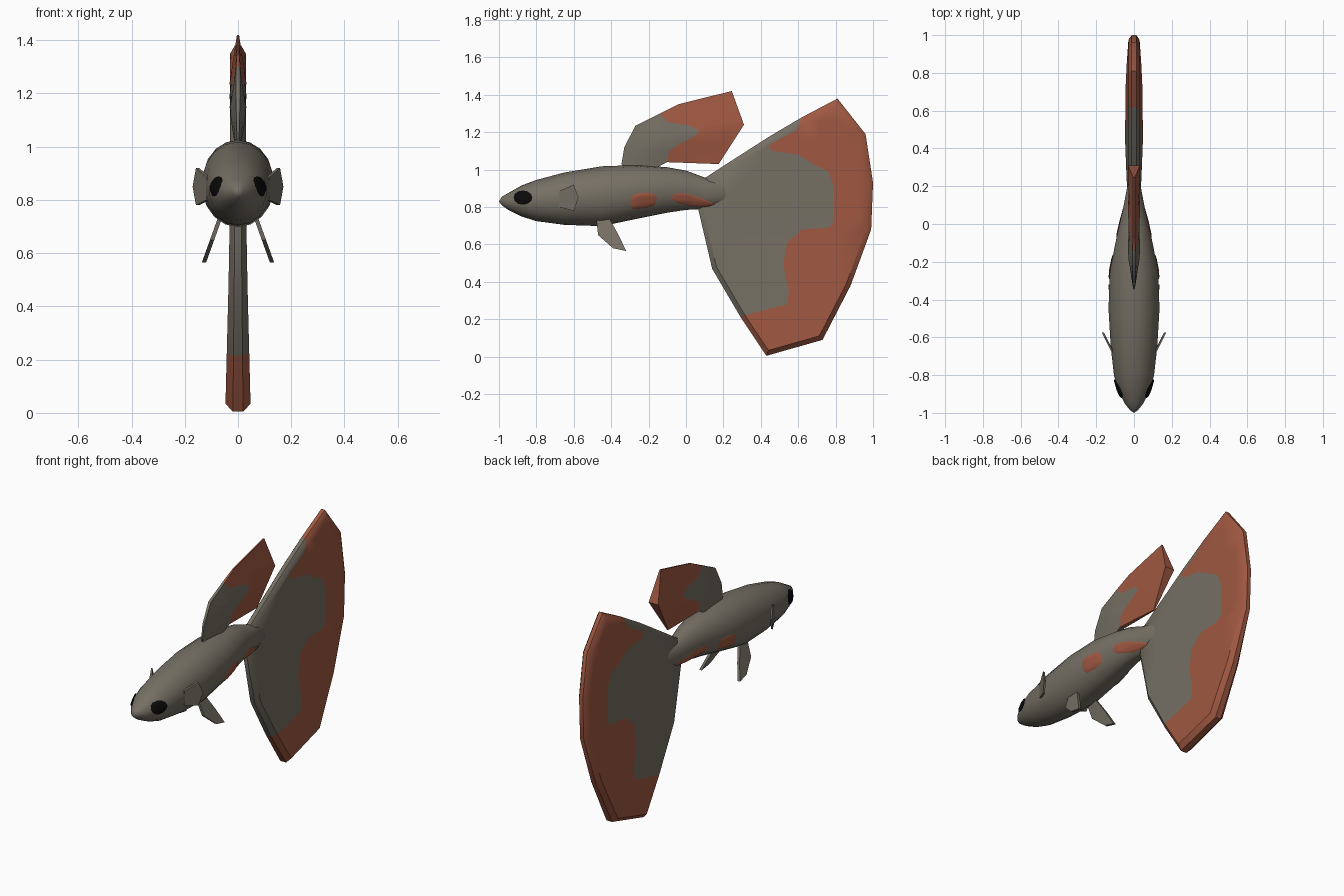
import bpy, bmesh, math
from mathutils import Vector
from mathutils.bvhtree import BVHTree
from mathutils.geometry import delaunay_2d_cdt, intersect_point_line

cube = bpy.data.objects.get("Cube")
if cube:
    bpy.data.objects.remove(cube, do_unlink=True)


def material(name, rgb):
    m = bpy.data.materials.new(name)
    m.use_nodes = True
    m.diffuse_color = (*rgb, 1)
    m.node_tree.nodes["Principled BSDF"].inputs["Base Color"].default_value = (*rgb, 1)
    return m


grey = material("warm_grey", (0.18, 0.16, 0.127))
red = material("rust_red", (0.35, 0.098, 0.053))
black = material("eye_black", (0.003, 0.003, 0.003))


def finish(name, bm, mats, angle=40):
    bmesh.ops.recalc_face_normals(bm, faces=bm.faces)
    mesh = bpy.data.meshes.new(name)
    bm.to_mesh(mesh)
    bm.free()
    for m in mats:
        mesh.materials.append(m)
    ob = bpy.data.objects.new(name, mesh)
    bpy.context.collection.objects.link(ob)
    bpy.ops.object.select_all(action='DESELECT')
    ob.select_set(True)
    bpy.context.view_layer.objects.active = ob
    bpy.ops.object.shade_smooth_by_angle(angle=math.radians(angle))
    return ob


def edge_distance(p, outline):
    best = 9
    for a, b in zip(outline, outline[1:] + outline[:1]):
        q, t = intersect_point_line(p, a, b)
        q = a.lerp(b, min(1, max(0, t))).to_2d()
        best = min(best, (p - q).length)
    return best


def inset_ring(outline, dist):
    area = sum(a.cross(b) for a, b in zip(outline, outline[1:] + outline[:1]))
    ring = []
    for i, p in enumerate(outline):
        d0 = (p - outline[i - 1]).normalized()
        d1 = (outline[(i + 1) % len(outline)] - p).normalized()
        n = Vector((-d0.y - d1.y, d0.x + d1.x)).normalized() * math.copysign(1, area)
        cosine = abs(n.dot(Vector((-d1.y, d1.x))))
        ring.append(p + n * dist / max(cosine, 0.5))
    return ring


def fin(name, grey_edge, place, seam=(), red_edge=(), ring=0, step=0, angle=40):
    """Closed fin: two triangulated skins, with a red region beyond the seam."""
    pts = [Vector(p) for p in (*grey_edge, *red_edge, *seam)]
    n, k, m = len(grey_edge), len(red_edge), len(seam)
    seam_ids = list(range(n + k, n + k + m))
    regions = [list(range(n)) + seam_ids]
    if red_edge:
        regions.append([n - 1] + list(range(n, n + k)) + [0] + seam_ids[::-1])
    for r in regions:
        if sum(pts[a].cross(pts[b]) for a, b in zip(r, r[1:] + r[:1])) < 0:
            r.reverse()
    outline = pts[:n + k]
    edges = []
    if ring:
        base = len(pts)
        pts += inset_ring(outline, ring)
        edges = [(base + i, base + (i + 1) % (n + k)) for i in range(n + k)]
    if step:
        lo = [min(p[i] for p in outline) for i in (0, 1)]
        hi = [max(p[i] for p in outline) for i in (0, 1)]
        for i in range(int((hi[0] - lo[0]) / step) + 1):
            for j in range(int((hi[1] - lo[1]) / step) + 1):
                p = Vector((lo[0] + (i + .5) * step, lo[1] + (j + .5) * step))
                if edge_distance(p, outline) > ring + step * .4:
                    pts.append(p)
    verts, _, faces, _, _, origin = delaunay_2d_cdt(pts, edges, regions, 1, 1e-5)
    bm = bmesh.new()
    dist = [edge_distance(p, outline) for p in verts]
    skins = [[bm.verts.new(place(s, p.x, p.y, d)) for p, d in zip(verts, dist)] for s in (1, -1)]
    border = {}
    for f, o in zip(faces, origin):
        mat = o[0] if o else 0
        for skin in skins:
            bm.faces.new([skin[i] for i in f]).material_index = mat
        for a, b in zip(f, f[1:] + f[:1]):
            key = (min(a, b), max(a, b))
            border[key] = None if key in border else mat
    for (a, b), mat in border.items():
        if mat is not None:
            rim = bm.faces.new((skins[0][a], skins[0][b], skins[1][b], skins[1][a]))
            rim.material_index = mat
    bmesh.ops.delete(bm, geom=[v for v in bm.verts if not v.link_faces], context='VERTS')
    finish(name, bm, [grey, red], angle)


# Body: rings of (y, bottom, top, half width)
stations = [(-0.985, .81, .855, .022), (-0.95, .785, .875, .05), (-0.88, .75, .915, .085),
            (-0.8, .725, .945, .108), (-0.65, .705, .985, .125), (-0.45, .698, 1.018, .137),
            (-0.25, .74, 1.025, .13), (-0.1, .77, 1.013, .1), (0, .785, .995, .078),
            (0.1, .79, .958, .055), (0.2, .81, .94, .036), (0.26, .84, .92, .01)]
SIDES = 18
bm = bmesh.new()
rings = []
for y, lo, hi, w in stations:
    rings.append([bm.verts.new((w * math.sin(a), y, (lo + hi) / 2 + (hi - lo) / 2 * math.cos(a)))
                  for a in (math.tau * i / SIDES for i in range(SIDES))])
for r0, r1 in zip(rings, rings[1:]):
    for i in range(SIDES):
        j = (i + 1) % SIDES
        bm.faces.new((r0[i], r0[j], r1[j], r1[i]))
for ring, y, z in ((rings[0], -1, .83), (rings[-1], .28, .88)):
    tip = bm.verts.new((0, y, z))
    for i in range(SIDES):
        bm.faces.new((ring[i], ring[(i + 1) % SIDES], tip))
bmesh.ops.recalc_face_normals(bm, faces=bm.faces)
surface = BVHTree.FromBMesh(bm)
finish("body", bm, [grey], 60)


def marking(name, outline, side, mat, lift):
    """Thin patch laid over the flank of the body."""
    outline = [Vector(p) for p in outline]
    outline = [a.lerp(b, t / 3) for a, b in zip(outline, outline[1:] + outline[:1]) for t in range(3)]
    centre = sum(outline, Vector((0, 0))) / len(outline)
    bm = bmesh.new()

    def drop(p, h):
        start = Vector((side, p.x, p.y))
        hit, normal, _, _ = surface.ray_cast(start, Vector((-side, 0, 0)))
        if hit is None:
            hit, normal, _, _ = surface.find_nearest(Vector((side * .05, p.x, p.y)))
        return bm.verts.new(hit + normal * h)

    mid = drop(centre, lift)
    last = None
    for k in (.3, .6, .85, 1):
        ring = [drop(centre.lerp(p, k), lift if k < 1 else lift * .6) for p in outline]
        for i in range(len(ring)):
            j = (i + 1) % len(ring)
            bm.faces.new((last[i], last[j], ring[j], ring[i]) if last else (mid, ring[j], ring[i]))
        last = ring
    ob = finish(name, bm, [mat])
    # Face the patch outwards
    if sum(p.normal.x for p in ob.data.polygons) * side < 0:
        ob.data.flip_normals()


eye = [(-.87 + .05 * math.cos(a), .85 + .036 * math.sin(a))
       for a in (math.tau * i / 12 for i in range(12))]
front_patch = [(-.30, .81), (-.29, .86), (-.25, .875), (-.18, .875), (-.155, .85),
               (-.17, .81), (-.22, .795), (-.28, .79)]
rear_patch = [(-.08, .845), (-.06, .875), (.01, .872), (.09, .845), (.16, .815),
              (.13, .803), (.04, .805), (-.05, .825)]

# Paired parts
pectoral = [(-.68, .80), (-.60, .78), (-.575, .85), (-.60, .92), (-.68, .885)]
pelvic = [(-.48, .74), (-.47, .65), (-.39, .58), (-.32, .565), (-.36, .65), (-.41, .74)]
for side, label in ((1, "left"), (-1, "right")):
    marking(label + "_eye", eye, side, black, .008)
    marking(label + "_front_patch", front_patch, side, red, .005)
    marking(label + "_rear_patch", rear_patch, side, red, .005)
    fin(label + "_pectoral_fin", pectoral,
        lambda s, y, z, d: (side * (.122 + .5 * (y + .66)) + s * .006, y, z), angle=30)
    fin(label + "_pelvic_fin", pelvic,
        lambda s, y, z, d: (side * (.072 + .36 * (.72 - z)) + s * .008, y, z), angle=30)


# Tail fin: broad fan, thicker towards the bottom, with a chamfered rim
def tail_place(s, y, z, d):
    w = .03 + .018 * max(0, (.7 - z) / .7)
    return s * w * (.4 + .6 * min(1, d / .025)), y, z


fin("tail_fin",
    [(.29, .215), (.14, .47), (.065, .79), (.1, .955), (.2, 1.02), (.45, 1.18), (.62, 1.28)],
    tail_place,
    seam=[(.29 + .25, .28), (.55, .35), (.52, .49), (.54, .61), (.62, .68), (.76, .69), (.79, .72),
          (.79, .91), (.76, .99), (.68, 1.03), (.6, 1.08), (.46, 1.1), (.44, 1.13), (.59, 1.21)][::-1],
    red_edge=[(.81, 1.38), (.96, 1.19), (1, .93), (.99, .68), (.88, .38), (.73, .09), (.43, .005)],
    ring=.025, step=.1)


# Dorsal fin: thickest along its middle, thin at the upper and lower edges
def dorsal_place(s, y, z, d):
    axis = 1.12 + .22 * (y + .25)
    t = min(1, abs(z - axis) / .18)
    return s * (.004 + .028 * (1 - t) * min(1, max(0, (y + .345) / .16))), y, z


fin("dorsal_fin",
    [(-.1, 1.04), (-.18, 1.0), (-.32, .99), (-.345, 1.03), (-.33, 1.12), (-.27, 1.235), (-.14, 1.3)],
    dorsal_place,
    seam=[(-.1, 1.255), (.02, 1.235), (.07, 1.21), (.05, 1.18), (-.03, 1.14), (-.09, 1.1)],
    red_edge=[(-.04, 1.35), (.1, 1.385), (.245, 1.42), (.31, 1.24), (.175, 1.03)],
    step=.045, angle=50)
